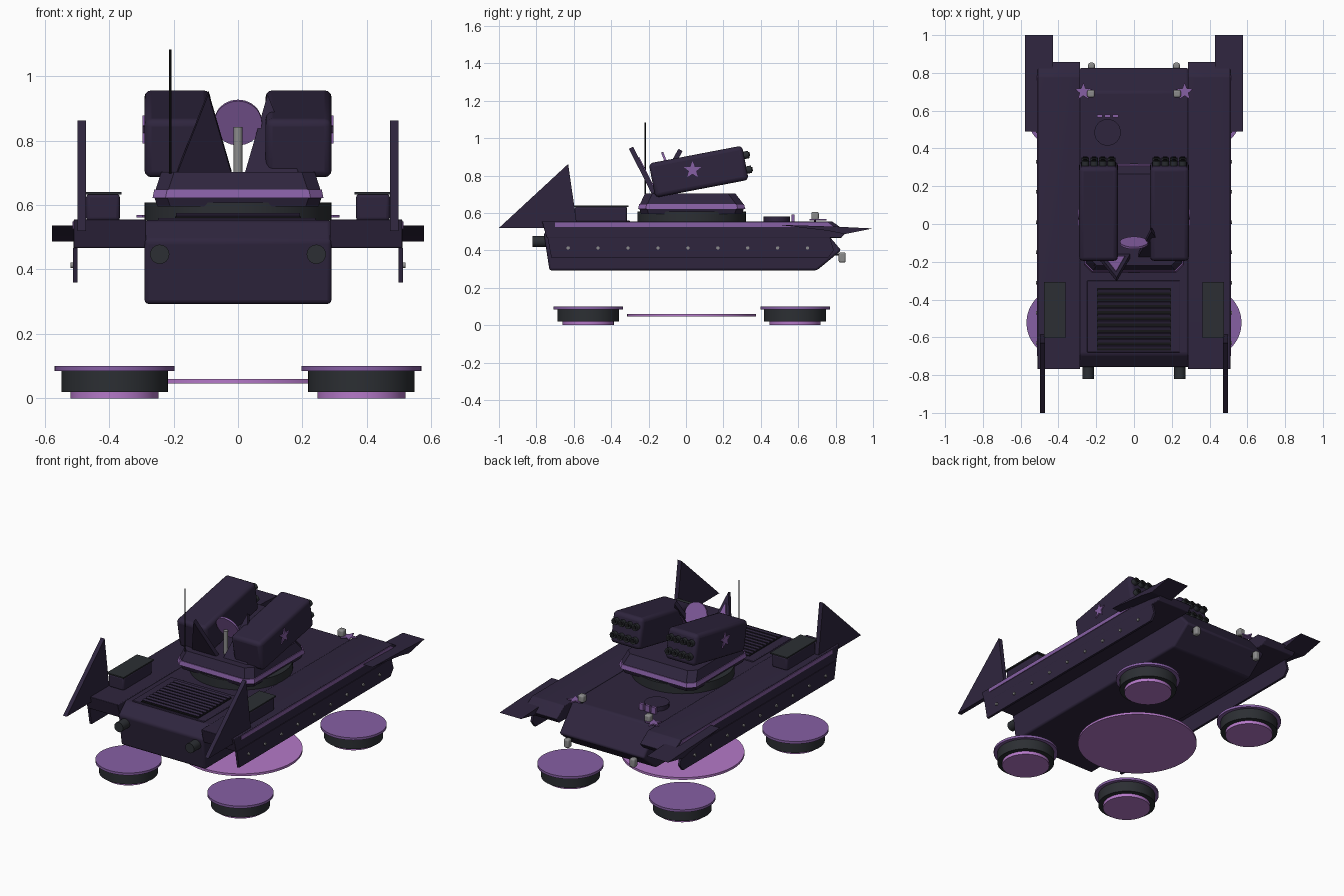
import bpy, bmesh, math
from mathutils import Vector, Matrix

if "Cube" in bpy.data.objects:
    bpy.data.objects.remove(bpy.data.objects["Cube"])


def mat(name, r, g, b):
    m = bpy.data.materials.new(name)
    m.diffuse_color = (r, g, b, 1)
    m.use_nodes = True
    m.node_tree.nodes["Principled BSDF"].inputs["Base Color"].default_value = m.diffuse_color
    return m


DARK = mat("dark purple", 0.028, 0.0185, 0.048)
MID = mat("mid purple", 0.24, 0.115, 0.37)
LIGHT = mat("light purple", 0.46, 0.19, 0.58)
GREY = mat("charcoal", 0.025, 0.028, 0.033)
STEEL = mat("steel grey", 0.26, 0.26, 0.26)
BLACK = mat("black", 0.008, 0.008, 0.009)


def finish(bm, name, m, bevel=0, smooth=False):
    bmesh.ops.recalc_face_normals(bm, faces=bm.faces[:])
    me = bpy.data.meshes.new(name)
    bm.to_mesh(me)
    bm.free()
    me.materials.append(m)
    ob = bpy.data.objects.new(name, me)
    bpy.context.collection.objects.link(ob)
    if bevel:
        b = ob.modifiers.new("bevel", "BEVEL")
        b.width, b.segments = bevel, 3
    if smooth or bevel:
        bpy.ops.object.select_all(action="DESELECT")
        ob.select_set(True)
        bpy.context.view_layer.objects.active = ob
        bpy.ops.object.shade_smooth_by_angle(angle=math.radians(35))
    return ob


def slab(name, pts, offset, m, bevel=0):
    """Flat outline pushed along an offset vector."""
    bm = bmesh.new()
    a = [bm.verts.new(p) for p in pts]
    b = [bm.verts.new(Vector(p) + Vector(offset)) for p in pts]
    bm.faces.new(a)
    bm.faces.new(b)
    for i in range(len(a)):
        j = (i + 1) % len(a)
        bm.faces.new((a[i], a[j], b[j], b[i]))
    return finish(bm, name, m, bevel)


def profile(name, yz, x0, x1, m, bevel=0):
    return slab(name, [(x0, y, z) for y, z in yz], (x1 - x0, 0, 0), m, bevel)


def box(name, c, size, m, bevel=0, rot=0):
    bm = bmesh.new()
    M = Matrix.Translation(c) @ Matrix.Rotation(rot, 4, "X") @ Matrix.Diagonal((*size, 1))
    bmesh.ops.create_cube(bm, size=1, matrix=M)
    return finish(bm, name, m, bevel)


def cyl(name, c, r, h, m, rot=None, r2=None, seg=40):
    bm = bmesh.new()
    M = Matrix.Translation(c) @ (rot or Matrix())
    bmesh.ops.create_cone(bm, cap_ends=True, segments=seg, radius1=r,
                          radius2=r if r2 is None else r2, depth=h, matrix=M)
    return finish(bm, name, m, smooth=True)


def star(r, k=0.42, turn=0):
    return [((r if i % 2 == 0 else r * k) * math.sin(i * math.pi / 5 + turn),
             (r if i % 2 == 0 else r * k) * math.cos(i * math.pi / 5 + turn)) for i in range(10)]


def chamfer_loft(name, rings, m):
    """Stack of chamfered rectangles: (half x, y0, y1, z)."""
    bm = bmesh.new()
    loops = []
    for hx, y0, y1, z in rings:
        c = 0.04
        pts = [(-hx + c, y0), (hx - c, y0), (hx, y0 + c), (hx, y1 - c),
               (hx - c, y1), (-hx + c, y1), (-hx, y1 - c), (-hx, y0 + c)]
        loops.append([bm.verts.new((x, y, z)) for x, y in pts])
    bm.faces.new(loops[0])
    bm.faces.new(loops[-1])
    for a, b in zip(loops, loops[1:]):
        for i in range(8):
            j = (i + 1) % 8
            bm.faces.new((a[i], a[j], b[j], b[i]))
    return finish(bm, name, m)


ROT_Y = Matrix.Rotation(math.radians(90), 4, "X")   # cylinder axis along y
ROT_X = Matrix.Rotation(math.radians(90), 4, "Y")   # cylinder axis along x

# Hull
profile("hull", [(-0.76, 0.49), (-0.73, 0.293), (0.70, 0.293), (0.83, 0.40),
                 (0.70, 0.553), (-0.69, 0.553)], -0.29, 0.29, DARK, 0.012)

# Engine deck with louvres
box("engine_deck", (-0.003, -0.49, 0.553), (0.49, 0.38, 0.014), DARK, 0.004)
box("grille_bed", (0, -0.505, 0.561), (0.39, 0.33, 0.006), BLACK)
for i in range(10):
    box("louvre", (0, -0.65 + i * 0.033, 0.566), (0.385, 0.016, 0.012), DARK, rot=0.4)

# Driver hatch with periscopes
cyl("hatch", (-0.14, 0.485, 0.565), 0.07, 0.03, DARK)
for i in (-1, 0, 1):
    box("periscope", (-0.14 + i * 0.042, 0.572, 0.572), (0.03, 0.016, 0.04), MID)

for s in (-1, 1):
    # Side sponsons, stripes and skirts
    profile("sponson", [(-0.77, 0.555), (-0.745, 0.467), (0.83, 0.467), (0.86, 0.50), (0.78, 0.555)],
            s * 0.285, s * 0.51, DARK, 0.004)
    profile("stripe", [(-0.7, 0.525), (-0.7, 0.548), (0.76, 0.548), (0.79, 0.525)],
            s * 0.509, s * 0.514, MID)
    profile("skirt", [(-0.74, 0.468), (-0.72, 0.36), (0.76, 0.36), (0.79, 0.40), (0.77, 0.468)],
            s * 0.498, s * 0.512, DARK)
    for i in range(9):
        cyl("skirt_bolt", (s * 0.514, -0.63 + i * 0.16, 0.413), 0.009, 0.012, STEEL, ROT_X, seg=12)

    # Front blades and rear tail fins
    profile("front_blade", [(0.49, 0.537), (0.80, 0.527), (1.0, 0.517), (0.85, 0.487), (0.76, 0.505)],
            s * 0.43, s * 0.577, DARK)
    profile("tail_fin", [(-1.0, 0.52), (-0.63, 0.862), (-0.585, 0.55), (-0.62, 0.52)],
            s * 0.472, s * 0.498, DARK)

    # Stowage boxes
    box("stowage_box", (s * 0.419, -0.455, 0.592), (0.105, 0.28, 0.085), DARK, 0.012)
    box("stowage_lid", (s * 0.419, -0.455, 0.636), (0.115, 0.295, 0.008), GREY)

    # Exhausts
    cyl("exhaust", (s * 0.243, -0.775, 0.447), 0.03, 0.09, GREY, ROT_Y, seg=24)

    # Lamps and hull stars
    box("upper_lamp", (s * 0.228, 0.69, 0.583), (0.04, 0.04, 0.045), STEEL, 0.01)
    cyl("lamp_stalk", (s * 0.228, 0.69, 0.56), 0.006, 0.04, BLACK, seg=10)
    box("lower_lamp", (s * 0.225, 0.835, 0.362), (0.035, 0.038, 0.055), STEEL, 0.01)
    box("lower_lamp_bracket", (s * 0.225, 0.81, 0.378), (0.012, 0.05, 0.012), BLACK)
    slab("hull_star", [(s * 0.268 + a, 0.70 + b, 0.561) for a, b in star(0.05)], (0, 0, 0.008), MID)

    # Hover pads
    for y in (-0.523, 0.583):
        cyl("pad_cap", (s * 0.383, y, 0.0925), 0.186, 0.015, MID, seg=64)
        cyl("pad_body", (s * 0.383, y, 0.054), 0.165, 0.068, GREY, seg=64)
        cyl("pad_base", (s * 0.383, y, 0.011), 0.137, 0.022, LIGHT, seg=64)

    # Missile pods with tubes and star
    tilt = math.radians(10.8)
    c = Vector((s * 0.188, 0.068, 0.821))
    P = Matrix.Translation(c) @ Matrix.Rotation(tilt, 4, "X")
    box("missile_pod", c, (0.205, 0.508, 0.186), DARK, 0.022, tilt)
    for i in range(4):
        for z in (-0.04, 0.04):
            x = (i - 1.5) * 0.046
            R = Matrix.Rotation(tilt, 4, "X") @ ROT_Y
            cyl("missile_tube", P @ Vector((x, 0.26, z)), 0.02, 0.04, GREY, R, seg=16)
            cyl("missile_tip", P @ Vector((x, 0.282, z)), 0.012, 0.008, BLACK, R, seg=12)
    slab("pod_star", [(s * 0.289, 0.035 + a, 0.83 + b) for a, b in star(0.048)],
         (s * 0.008, 0, 0), MID)

# Central hover disc
cyl("hover_disc", (0, 0.03, 0.053), 0.345, 0.014, LIGHT, seg=96)

# Turret ring, body and band
cyl("turret_ring", (0, 0.03, 0.58), 0.29, 0.055, GREY, seg=64)
chamfer_loft("turret", [(0.25, -0.24, 0.30, 0.595), (0.26, -0.25, 0.31, 0.625),
                        (0.255, -0.245, 0.305, 0.65), (0.238, -0.22, 0.265, 0.703)], DARK)
chamfer_loft("turret_band", [(0.265, -0.256, 0.317, 0.622), (0.26, -0.25, 0.31, 0.648)], MID)

# Ear fins: one leans to each end, with a coloured inner face
for s, apex_y in ((-1, -0.305), (1, -0.04)):
    base_y = -0.18
    tri = [Vector((s * 0.19, base_y, 0.695)), Vector((s * 0.02, base_y, 0.695)),
           Vector((s * 0.092, apex_y, 0.943))]
    n = (tri[1] - tri[0]).cross(tri[2] - tri[0]).normalized()
    n *= 1 if n.y > 0 else -1
    slab("ear_fin", tri, n * 0.025, DARK)
    mid = sum(tri, Vector()) / 3
    slab("ear_inner", [mid + (p - mid) * 0.65 + n * 0.025 for p in tri], n * 0.004, MID)

# Radar dish on its post, whip antenna
cyl("dish_post", (0, -0.12, 0.77), 0.014, 0.145, STEEL, seg=16)
cyl("radar_dish", (0, -0.10, 0.856), 0.074, 0.012, MID,
    Matrix.Rotation(math.radians(112), 4, "X"), seg=40)
cyl("whip_antenna", (-0.21, -0.218, 0.89), 0.0035, 0.385, BLACK, seg=8)
